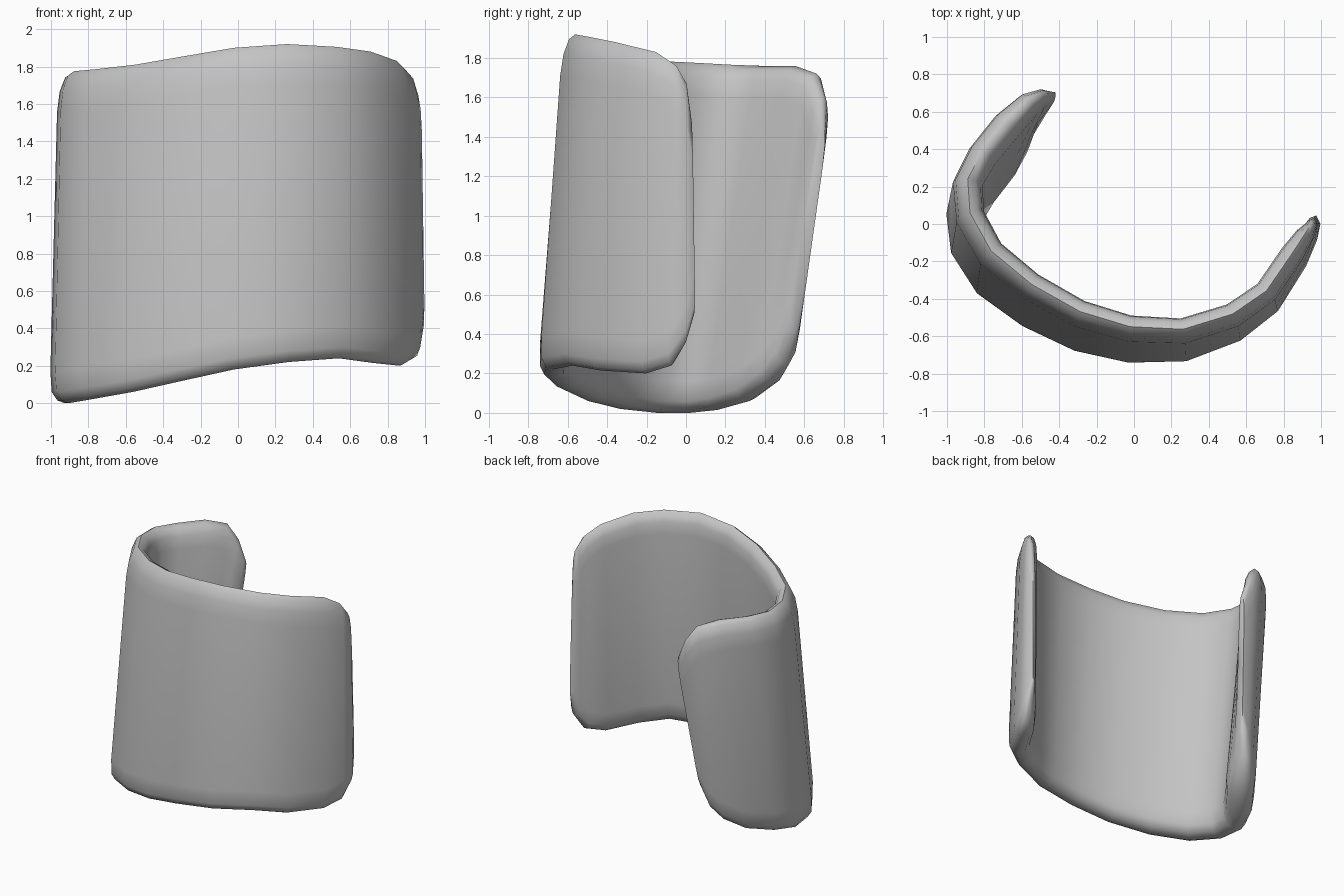
import bpy, bmesh, math
from mathutils import Vector

cube = bpy.data.objects.get("Cube")
if cube:
    bpy.data.objects.remove(cube, do_unlink=True)

# Stations along the open curve: outer x, outer y, bottom height, top height
STATIONS = [
    (-.53, .56, .42, 1.45), (-.585, .56, .25, 1.6), (-.67, .52, .15, 1.72),
    (-.79, .41, .06, 1.76), (-.92, .24, .015, 1.76), (-1, .07, 0, 1.765),
    (-.975, -.14, 0, 1.775), (-.84, -.355, .02, 1.785), (-.6, -.535, .06, 1.81),
    (-.32, -.675, .12, 1.855), (-.03, -.745, .18, 1.9), (.28, -.74, .22, 1.92),
    (.57, -.63, .24, 1.905), (.77, -.47, .215, 1.88), (.92, -.23, .2, 1.83),
    (.98, -.09, .24, 1.76), (1, 0, .36, 1.67), (.98, .05, .5, 1.5),
]
# Rounded rim: fraction across the wall, drop from the rim
TOP_RIM = [(0, .21), (.07, .1), (.25, .025), (.48, 0), (.75, .02), (.93, .07), (1, .16)]
BOTTOM_RIM = [(1, .16), (.93, .06), (.75, .015), (.4, 0), (.2, .015), (.05, .06), (0, .17)]
LOW, HIGH = .3, 1.65


def wall_point(i, across, z):
    """Point on the leaning wall at a station, fraction across and height."""
    last = len(STATIONS) - 1
    s = i / last
    x, y = STATIONS[i][:2]
    before, after = STATIONS[max(i - 1, 0)], STATIONS[min(i + 1, last)]
    tangent = Vector((after[0] - before[0], after[1] - before[1])).normalized()
    inward = Vector((-tangent.y, tangent.x))
    lift = (z - LOW) / (HIGH - LOW)
    lean = Vector((-.02 * x + .12 * (1 - s) ** 6, .19 * (1 - s * s) - .02 * s))
    taper = min(1, .3 + .25 * min(i, last - i))
    thickness = (.22 - .08 * s) * taper * (1 - .2 * lift)
    p = Vector((x, y)) + lean * lift + inward * thickness * across
    return (p.x, p.y, z)


def section(i):
    """Closed cross-section of the wall at a station."""
    bottom, top = STATIONS[i][2:]
    middle = (bottom + top) / 2
    ring = [(u, top - d) for u, d in TOP_RIM] + [(1, middle)]
    ring += [(u, bottom + d) for u, d in BOTTOM_RIM] + [(0, middle)]
    return [wall_point(i, u, z) for u, z in ring]


# Curved cuff lofted through the sections
bm = bmesh.new()
rings = [[bm.verts.new(p) for p in section(i)] for i in range(len(STATIONS))]
for a, b in zip(rings, rings[1:]):
    for j in range(len(a)):
        k = (j + 1) % len(a)
        bm.faces.new((a[j], a[k], b[k], b[j]))
bm.faces.new(rings[0])
bm.faces.new(rings[-1])
bmesh.ops.recalc_face_normals(bm, faces=bm.faces)
mesh = bpy.data.meshes.new("curved_cuff")
bm.to_mesh(mesh)
bm.free()
cuff = bpy.data.objects.new("curved_cuff", mesh)
bpy.context.collection.objects.link(cuff)

# Plain grey material
grey = bpy.data.materials.new("plain_grey")
grey.use_nodes = True
colour = (.55, .55, .55, 1)
grey.diffuse_color = colour
grey.node_tree.nodes["Principled BSDF"].inputs["Base Color"].default_value = colour
mesh.materials.append(grey)

# Smooth shading
bpy.ops.object.select_all(action="DESELECT")
cuff.select_set(True)
bpy.context.view_layer.objects.active = cuff
bpy.ops.object.shade_smooth_by_angle(angle=math.radians(60))
